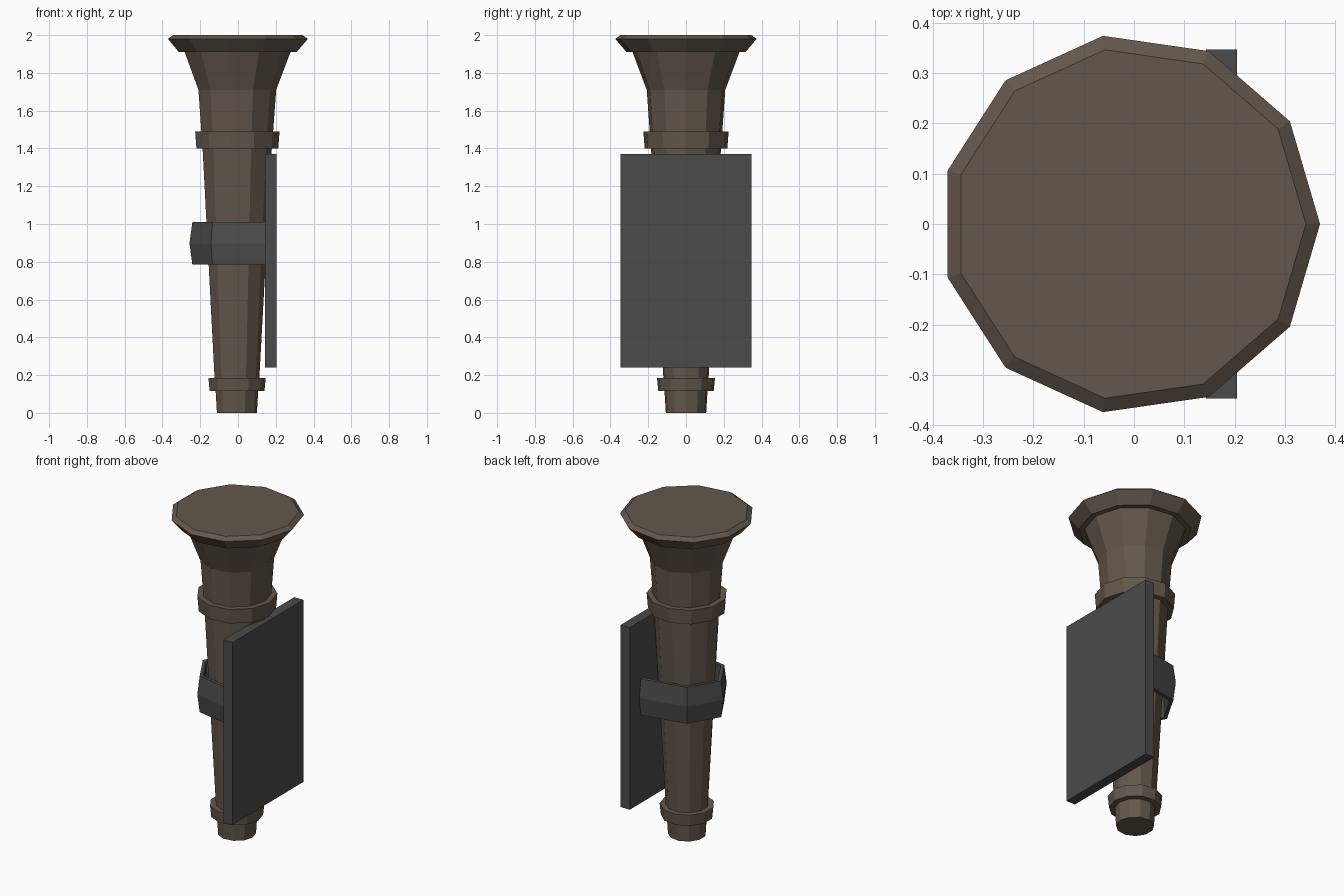
import bpy, math

if "Cube" in bpy.data.objects:
    bpy.data.objects.remove(bpy.data.objects["Cube"])

def material(name, rgb):
    m = bpy.data.materials.new(name)
    m.diffuse_color = (*rgb, 1)
    m.use_nodes = True
    m.node_tree.nodes["Principled BSDF"].inputs["Base Color"].default_value = m.diffuse_color
    return m

wood = material("brown_wood", (0.125, 0.095, 0.072))
iron = material("dark_iron", (0.07, 0.07, 0.07))

def make(name, verts, faces, mat):
    me = bpy.data.meshes.new(name)
    me.from_pydata(verts, [], faces)
    me.materials.append(mat)
    me.update()
    ob = bpy.data.objects.new(name, me)
    bpy.context.collection.objects.link(ob)
    return ob

# Torch body: an 11-sided turned profile (radius, height) with two collars and a rim
SIDES, CX = 11, -0.008
profile = [(0.108, 0), (0.115, 0.115), (0.148, 0.115), (0.155, 0.185), (0.121, 0.185),
           (0.187, 1.40), (0.221, 1.40), (0.228, 1.49), (0.194, 1.49), (0.21, 1.71),
           (0.286, 1.91), (0.318, 1.91), (0.378, 1.98), (0.35, 2.0)]
verts = [(CX + r * math.cos(2 * math.pi * i / SIDES), r * math.sin(2 * math.pi * i / SIDES), z)
         for r, z in profile for i in range(SIDES)]
faces = [(k * SIDES + i, k * SIDES + (i + 1) % SIDES,
          (k + 1) * SIDES + (i + 1) % SIDES, (k + 1) * SIDES + i)
         for k in range(len(profile) - 1) for i in range(SIDES)]
faces.append(tuple(reversed(range(SIDES))))
faces.append(tuple((len(profile) - 1) * SIDES + i for i in range(SIDES)))
make("torch_body", verts, faces, wood)

# Wall plate
bpy.ops.mesh.primitive_cube_add(size=1, location=(0.174, 0, 0.805))
plate = bpy.context.object
plate.name = "wall_plate"
plate.scale = (0.062, 0.694, 1.13)
plate.data.materials.append(iron)

# Strap: ridged cross-section (inset, height) swept round the shaft into the plate
path = [(0.15, 0.255), (-0.143, 0.195), (-0.257, 0), (-0.143, -0.195), (0.15, -0.255)]
section = [(0.94, 0.785), (0.85, 0.785), (0.85, 1.01), (0.94, 1.01), (1.0, 0.897)]
N = len(section)
verts = [(x * s if x < 0 else x, y * s, z) for x, y in path for s, z in section]
faces = [(k * N + i, k * N + (i + 1) % N, (k + 1) * N + (i + 1) % N, (k + 1) * N + i)
         for k in range(len(path) - 1) for i in range(N)]
faces += [tuple(reversed(range(N))), tuple((len(path) - 1) * N + i for i in range(N))]
strap = make("strap", verts, faces, iron)

# Make strap normals point outwards
import bmesh
bm = bmesh.new()
bm.from_mesh(strap.data)
bmesh.ops.recalc_face_normals(bm, faces=bm.faces)
bm.to_mesh(strap.data)
bm.free()
